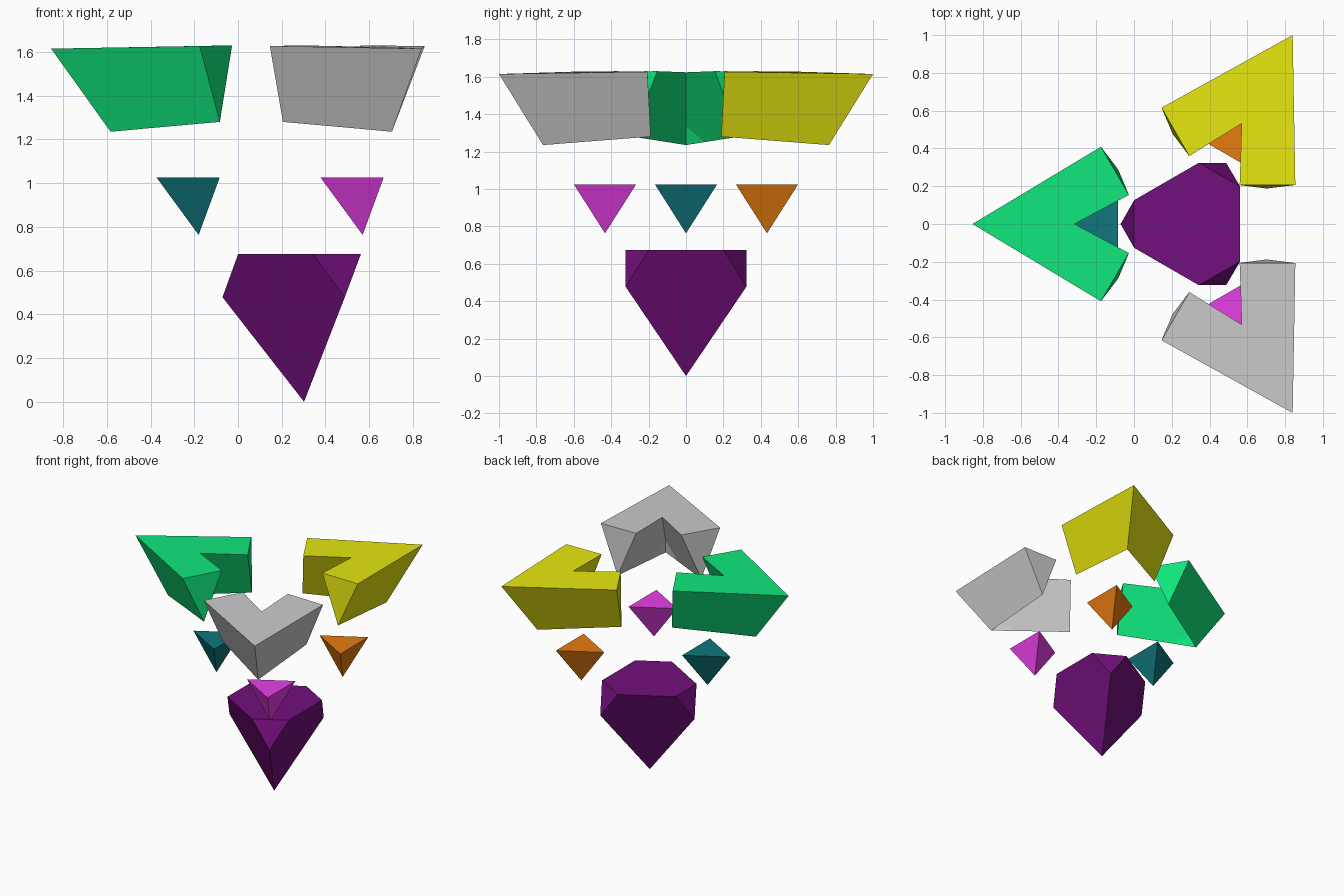
import bpy, bmesh
from math import cos, sin, radians, pi
from mathutils import Matrix, Vector

if "Cube" in bpy.data.objects:
    bpy.data.objects.remove(bpy.data.objects["Cube"])


def finish(name, bm, color=None):
    bmesh.ops.recalc_face_normals(bm, faces=bm.faces)
    mesh = bpy.data.meshes.new(name)
    bm.to_mesh(mesh)
    bm.free()
    obj = bpy.data.objects.new(name, mesh)
    bpy.context.collection.objects.link(obj)
    if color:
        mat = bpy.data.materials.new(name + "_color")
        mat.diffuse_color = (*color, 1)
        mat.use_nodes = True
        mat.node_tree.nodes["Principled BSDF"].inputs["Base Color"].default_value = mat.diffuse_color
        mesh.materials.append(mat)
    return obj


def hull(name, points, color):
    bm = bmesh.new()
    for p in points:
        bm.verts.new(p)
    bmesh.ops.convex_hull(bm, input=bm.verts)
    bmesh.ops.dissolve_limit(bm, angle_limit=radians(1), verts=bm.verts, edges=bm.edges)
    return finish(name, bm, color)


# Core: inverted pyramid with its three upper corners sliced off
core = [Vector((0, 0, 0))]
for k in range(3):
    turn = Matrix.Rotation(k * 2 * pi / 3, 3, 'Z')
    core += [turn @ Vector(p) for p in
             ((-0.373, 0, 0.478), (0.26, 0.198, 0.675), (0.26, -0.198, 0.675))]
hull("core", [p + Vector((0.302, 0, 0)) for p in core], (0.17, 0.005, 0.2))

# Small inverted pyramids around the core
for name, x, y, color in (("small_pyramid_left", -0.18, 0, (0.005, 0.18, 0.2)),
                          ("small_pyramid_back", 0.57, 0.433, (0.8, 0.2, 0.005)),
                          ("small_pyramid_front", 0.57, -0.433, (0.8, 0.05, 0.8))):
    pts = [(x, y, 0.763)]
    for k in range(3):
        a = pi + k * 2 * pi / 3
        pts.append((x + 0.192 * cos(a), y + 0.192 * sin(a), 1.025))
    hull(name, pts, color)

# Corner pieces: half a chevron, tip at the origin, mirrored across its own axis
half = dict(tip=(0, 0, 1.615), side=(0.68, 0.409, 1.627), inner=(0.828, 0.154, 1.63),
            notch=(0.54, 0, 1.624), low=(0.772, 0.287, 1.28), keel=(0.272, 0, 1.235),
            keel_arm=(0.447, 0.1, 1.251), notch_low=(0.292, 0, 1.335))
faces = ("tip side inner notch", "tip keel keel_arm low side", "side low inner",
         "notch inner low keel_arm notch_low", "notch_low keel_arm keel")


def corner(name, x, y, angle, color=None):
    bm = bmesh.new()
    for s in (1, -1):
        v = {k: bm.verts.new((p[0], s * p[1], p[2])) for k, p in half.items()}
        for f in faces:
            bm.faces.new([v[k] for k in f.split()])
    bmesh.ops.remove_doubles(bm, verts=bm.verts, dist=0.0005)
    bm.transform(Matrix.Translation((x, y, 0)) @ Matrix.Rotation(radians(angle), 4, 'Z'))
    finish(name, bm, color)


corner("corner_left", -0.855, 0, 0, (0.005, 0.8, 0.2))
corner("corner_back", 0.84, 1.0, 240, (0.8, 0.8, 0.005))
corner("corner_front", 0.84, -1.0, 120)
